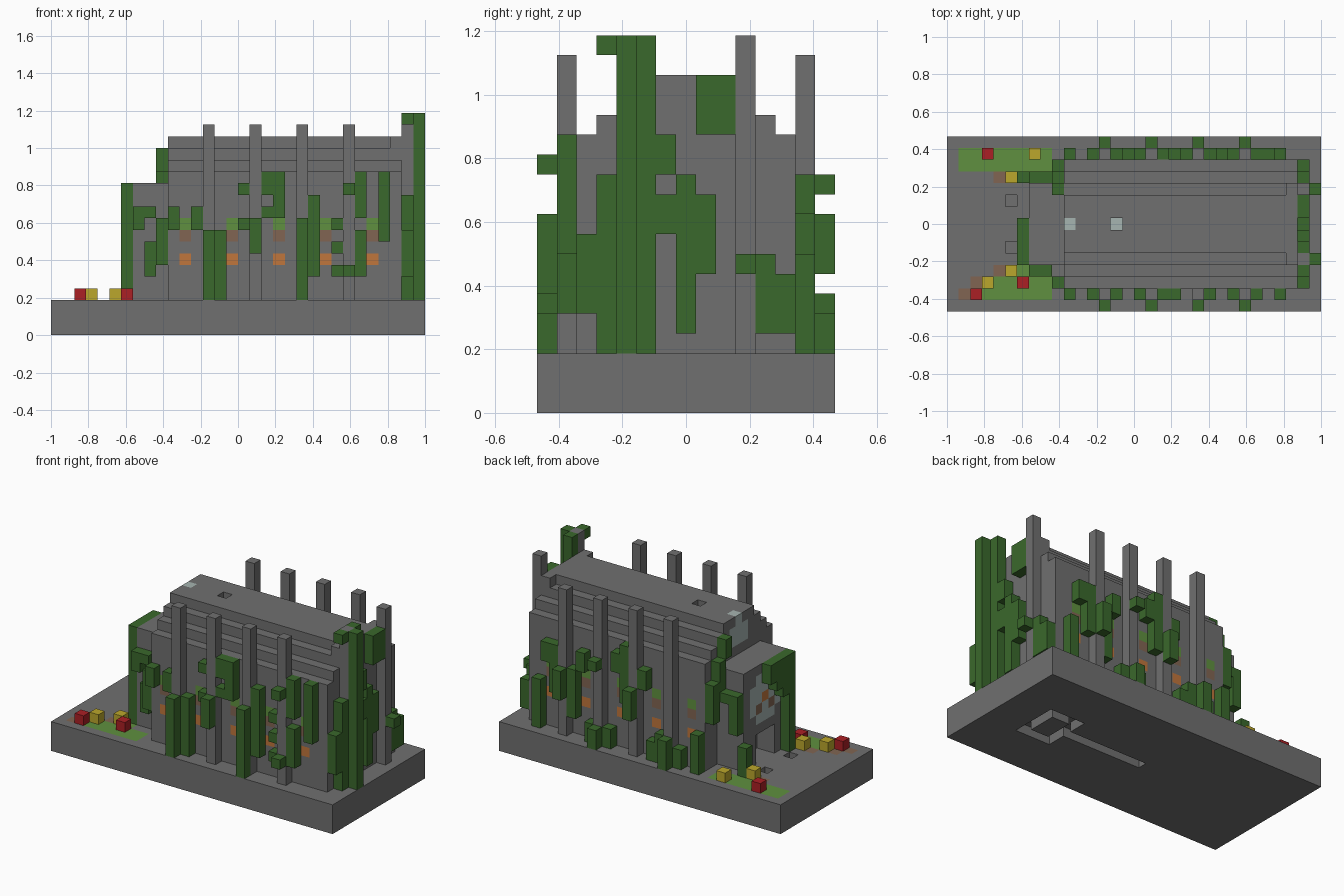
import bpy
import bmesh
from mathutils import Vector

UNIT = 1 / 16
LENGTH, WIDTH = 32, 15
MID = WIDTH // 2
GROUND = 3

old_cube = bpy.data.objects.get("Cube")
if old_cube:
    bpy.data.objects.remove(old_cube, do_unlink=True)


def make_material(name, red, green, blue):
    mat = bpy.data.materials.new(name)
    mat.use_nodes = True
    mat.diffuse_color = (red, green, blue, 1)
    shader = mat.node_tree.nodes["Principled BSDF"]
    shader.inputs["Base Color"].default_value = (red, green, blue, 1)
    return mat


stone = make_material("grey_stone", .16, .16, .16)
leaf = make_material("dark_leaf", .042, .14, .025)
grass = make_material("light_green", .115, .28, .05)
red = make_material("red_petal", .41, .014, .018)
yellow = make_material("yellow_petal", .5, .39, .025)
orange = make_material("orange_glass", .53, .18, .045)
brown = make_material("brown", .22, .13, .085)
glass = make_material("pale_glass", .38, .46, .44)


def block(x, y, z):
    """Set of unit cells filling half-open ranges."""
    return {(i, j, k) for i in range(*x) for j in range(*y) for k in range(*z)}


def build(name, cells, base_mat, painted=None):
    """Outer skin of a set of unit cells; painted maps cells to other materials."""
    painted = painted or {}
    mats = [base_mat]
    for mat in painted.values():
        if mat not in mats:
            mats.append(mat)
    bm = bmesh.new()
    corners = {}

    def corner(point):
        key = tuple(point)
        if key not in corners:
            offset = Vector((LENGTH / 2, WIDTH / 2, 0))
            corners[key] = bm.verts.new((Vector(key) - offset) * UNIT)
        return corners[key]

    for cell in sorted(cells):
        for axis in range(3):
            for side in (0, 1):
                step = list(cell)
                step[axis] += 2 * side - 1
                if tuple(step) in cells:
                    continue
                quad = []
                for a, b in ((0, 0), (1, 0), (1, 1), (0, 1)):
                    point = list(cell)
                    point[axis] += side
                    point[(axis + 1) % 3] += a
                    point[(axis + 2) % 3] += b
                    quad.append(corner(point))
                face = bm.faces.new(quad if side else quad[::-1])
                face.material_index = mats.index(painted.get(cell, base_mat))
    bmesh.ops.dissolve_limit(bm, angle_limit=.01, verts=bm.verts[:],
                             edges=bm.edges[:], delimit={'MATERIAL'})
    mesh = bpy.data.meshes.new(name)
    bm.to_mesh(mesh)
    bm.free()
    for mat in mats:
        mesh.materials.append(mat)
    obj = bpy.data.objects.new(name, mesh)
    bpy.context.collection.objects.link(obj)
    return obj


# Plinth with lawn patches, two front pits and a channel cut underneath
plinth = block((0, LENGTH), (0, WIDTH), (0, GROUND))
plinth -= {(5, 5, 2), (5, 9, 2)}
plinth -= block((24, 28), (5, 10), (0, 1)) - block((25, 27), (6, 9), (0, 1))
plinth -= block((15, 24), (MID, MID + 1), (0, 1))
top = (GROUND - 1, GROUND)
lawn = block((1, 9), (12, 14), top) | block((1, 9), (1, 2), top)
lawn |= block((3, 9), (2, 3), top) | block((5, 7), (3, 4), top)
soil = {(4, 11, 2), (2, 2, 2), (4, 3, 2), (1, 1, 2)}
build("plinth", plinth, stone, {**dict.fromkeys(lawn, grass), **dict.fromkeys(soil, brown)})

# Nave with stepped roof and a raised far gable
nave = set()
for half, height in ((5, 14), (4, 15), (3, 16), (2, 17)):
    nave |= block((10, 30), (MID - half, MID + half + 1), (GROUND, height))
nave |= block((29, 30), (4, 11), (GROUND, 17))
nave -= {(14, MID, 16)}
panes = {(14, MID, 15): glass}

# Stained glass flush with both long walls
for x in range(11, 28, 4):
    for y in (2, 12):
        panes.update({(x, y, 6): orange, (x, y, 8): brown, (x, y, 9): grass})
rose = block((10, 11), (6, 9), (14, 16)) | {(10, MID, 16)}
panes.update(dict.fromkeys(rose, glass))
build("nave", nave, stone, panes)

# Entrance porch with doorway and large window
porch = block((7, 10), (4, 11), (GROUND, 13))
porch -= block((7, 9), (6, 9), (GROUND, 6))
window = block((7, 8), (5, 10), (8, 11)) | block((7, 8), (6, 9), (7, 12))
front_panes = dict.fromkeys(window, glass)
front_panes.update({(7, 8, 8): brown, (7, 6, 8): brown, (7, 7, 9): orange})
build("porch", porch, stone, front_panes)

# Free-standing side buttresses and end buttresses
for x in range(13, 26, 4):
    for y, side in ((1, "right"), (13, "left")):
        build(f"{side}_buttress_{x}", block((x, x + 1), (y, y + 1), (GROUND, 18)), stone)
for y, side in ((4, "right"), (10, "left")):
    build(f"{side}_end_buttress", block((30, 31), (y, y + 1), (GROUND, 19)), stone)


def climb(name, runs):
    """Vertical vine runs given as x, y, bottom, top."""
    cells = set()
    for x, y, low, high in runs:
        cells |= block((x, x + 1), (y, y + 1), (low, high))
    build(name, cells, leaf)


# Ivy, one mesh per wall
climb("right_wall_ivy", [
    (10, 1, 9, 11), (12, 1, 9, 11), (14, 1, 3, 9), (16, 1, 9, 10), (16, 1, 12, 13),
    (18, 1, 12, 14), (18, 1, 10, 11), (19, 1, 10, 14), (22, 1, 5, 12), (24, 1, 7, 8),
    (24, 1, 5, 6), (24, 1, 9, 10), (26, 1, 5, 9), (26, 1, 10, 14), (28, 1, 8, 14)])
climb("right_buttress_ivy", [
    (13, 0, 3, 9), (17, 0, 7, 10), (21, 0, 3, 10), (25, 0, 12, 13), (25, 0, 5, 6)])
climb("left_wall_ivy", [
    (10, 13, 3, 7), (12, 13, 3, 5), (14, 13, 3, 6), (15, 13, 3, 5), (16, 13, 10, 12),
    (18, 13, 8, 14), (19, 13, 11, 13), (20, 13, 3, 5), (22, 13, 3, 5), (23, 13, 10, 12),
    (24, 13, 5, 10), (26, 13, 7, 12), (27, 13, 10, 12), (28, 13, 3, 8)])
climb("left_buttress_ivy", [
    (13, 14, 3, 6), (17, 14, 7, 10), (21, 14, 3, 5), (21, 14, 11, 12), (25, 14, 7, 10)])
climb("end_wall_ivy", [
    (30, 2, 5, 9), (30, 3, 3, 12), (30, 3, 18, 19), (31, 4, 3, 19), (30, 5, 3, 19),
    (30, 6, 9, 11), (30, 6, 12, 14), (30, 7, 4, 12), (30, 8, 7, 11), (30, 8, 14, 17),
    (30, 9, 14, 17), (31, 10, 7, 8), (30, 11, 4, 8), (30, 12, 4, 7)])
climb("porch_ivy", [
    (6, 4, 3, 13), (6, 5, 9, 13), (6, 6, 10, 13), (6, 7, 11, 13), (6, 11, 3, 6),
    (7, 11, 7, 11), (8, 11, 10, 11), (7, 3, 9, 11), (8, 3, 5, 8), (8, 3, 10, 11),
    (9, 2, 6, 10), (9, 10, 14, 16), (9, 11, 11, 14), (9, 12, 8, 12)])

# Flower blocks beside the entrance
for label, mat, spots in (("red", red, [(3, 13), (6, 11), (2, 1), (6, 2)]),
                          ("yellow", yellow, [(7, 13), (5, 11), (3, 2), (5, 3)])):
    build(f"{label}_flowers", {(x, y, GROUND) for x, y in spots}, mat)
